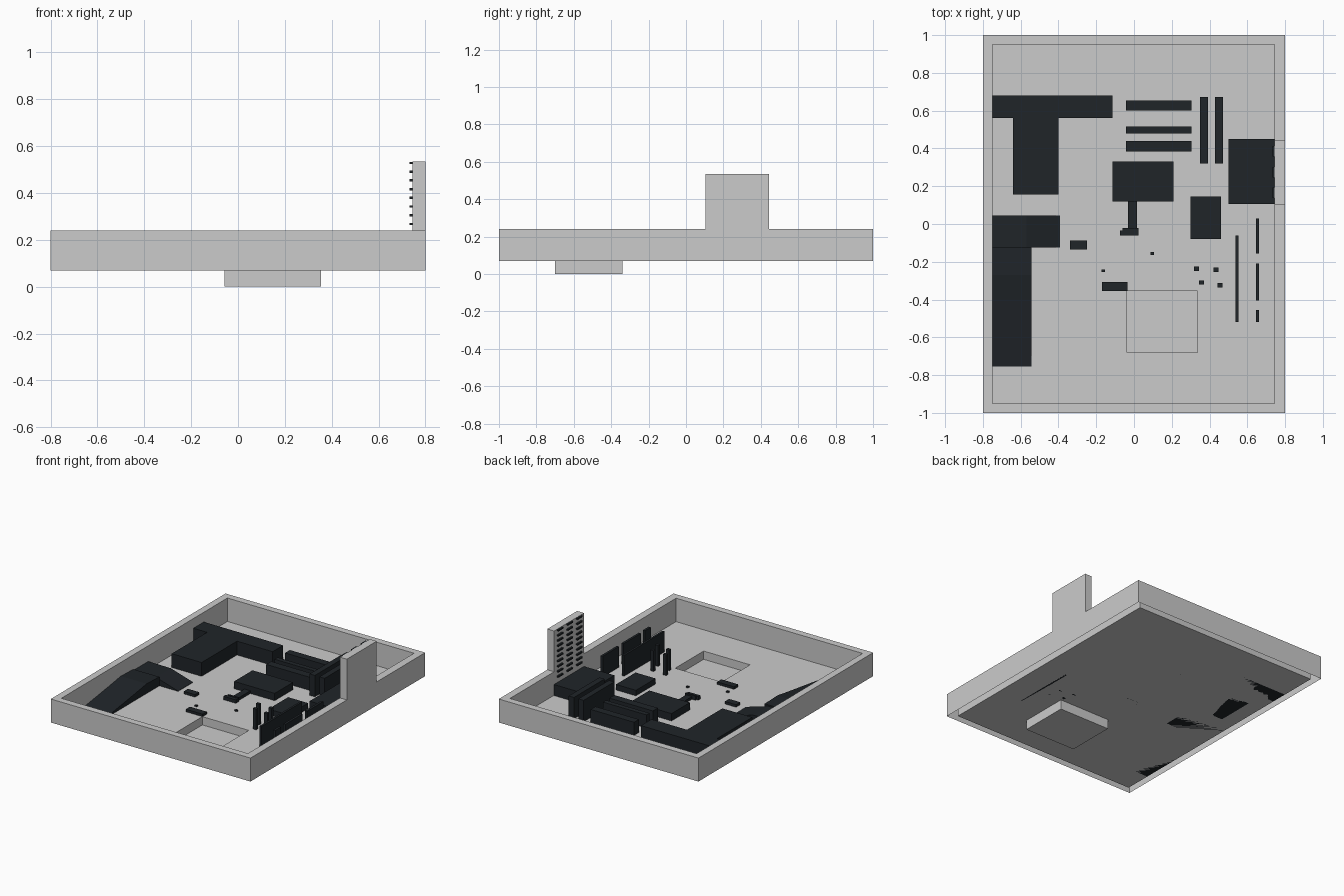
import bpy, bmesh

if "Cube" in bpy.data.objects:
    bpy.data.objects.remove(bpy.data.objects["Cube"])

dark = bpy.data.materials.new("dark_plastic")
dark.diffuse_color = (0.014, 0.018, 0.022, 1)
dark.use_nodes = True
dark.node_tree.nodes["Principled BSDF"].inputs["Base Color"].default_value = dark.diffuse_color


def finish(bm, name, mat=None, closed=True):
    if closed:
        bmesh.ops.recalc_face_normals(bm, faces=bm.faces)
    me = bpy.data.meshes.new(name)
    bm.to_mesh(me)
    bm.free()
    ob = bpy.data.objects.new(name, me)
    bpy.context.collection.objects.link(ob)
    if mat:
        me.materials.append(mat)
    return ob


def add_box(bm, x0, x1, y0, y1, z0, z1):
    vs = bmesh.ops.create_cube(bm, size=1)["verts"]
    bmesh.ops.scale(bm, vec=(x1 - x0, y1 - y0, z1 - z0), verts=vs)
    bmesh.ops.translate(bm, vec=((x0 + x1) / 2, (y0 + y1) / 2, (z0 + z1) / 2), verts=vs)


def boxes(name, items, z0=0.07, mat=dark):
    """items: (x0, x1, y0, y1, top)"""
    bm = bmesh.new()
    for x0, x1, y0, y1, z1 in items:
        add_box(bm, x0, x1, y0, y1, z0, z1)
    return finish(bm, name, mat)


def ring_shell(name, rings):
    """Bridge rectangular rings (x0, x1, y0, y1, z) in order and cap the last."""
    bm = bmesh.new()
    loops = [[bm.verts.new(p) for p in ((a, c, z), (b, c, z), (b, d, z), (a, d, z))]
             for a, b, c, d, z in rings]
    for lo, hi in zip(loops, loops[1:]):
        for i in range(4):
            j = (i + 1) % 4
            bm.faces.new((lo[i], lo[j], hi[j], hi[i]))
    bm.faces.new(loops[-1])
    return finish(bm, name, closed=True)


def prism(name, pts, offset):
    bm = bmesh.new()
    f = bm.faces.new([bm.verts.new(p) for p in pts])
    ext = bmesh.ops.extrude_face_region(bm, geom=[f], use_keep_orig=True)["geom"]
    bmesh.ops.translate(bm, vec=offset,
                        verts=[v for v in ext if isinstance(v, bmesh.types.BMVert)])
    return finish(bm, name, dark)


# Tray: outer wall, rim, inner wall, floor and sunken pocket in one surface
F = 0.07
ring_shell("tray", [
    (-0.8, 0.8, -1, 1, F), (-0.8, 0.8, -1, 1, 0.24),
    (-0.75, 0.745, -0.95, 0.95, 0.24), (-0.75, 0.745, -0.95, 0.95, F),
    (-0.037, 0.335, -0.68, -0.355, F), (-0.037, 0.335, -0.68, -0.355, 0.01)])
# Underside shell of the pocket
ring_shell("pocket_shell", [(-0.057, 0.355, -0.7, -0.34, F), (-0.057, 0.355, -0.7, -0.34, 0)])

# Raised panel on the right wall with rows of vents
boxes("vent_panel", [(0.745, 0.8, 0.103, 0.445, 0.535)], z0=0.24, mat=None)
bm = bmesh.new()
for row in range(10):
    for y in (0.165, 0.275, 0.385):
        z = 0.528 - row * 0.0372
        add_box(bm, 0.732, 0.746, y - 0.028, y + 0.028, z - 0.005, z + 0.005)
finish(bm, "vents", dark)

# T-shaped block
prism("t_block", [(x, y, F) for x, y in (
    (-0.75, 0.56), (-0.64, 0.56), (-0.64, 0.155), (-0.40, 0.155),
    (-0.40, 0.56), (-0.115, 0.56), (-0.115, 0.68), (-0.75, 0.68))], (0, 0, 0.1))

# Sloped blocks along the left wall
prism("long_ramp", [(-0.75, y, z) for y, z in (
    (-0.755, F), (-0.40, 0.12), (-0.27, 0.14), (-0.125, 0.135), (-0.125, F))], (0.207, 0, 0))
prism("short_ramp", [(x, -0.125, z) for x, z in (
    (-0.75, F), (-0.75, 0.127), (-0.57, 0.125), (-0.392, F + 0.002), (-0.392, F))], (0, 0.17, 0))

# Large blocks
boxes("corner_block", [(0.5, 0.743, 0.105, 0.45, 0.15)])
boxes("centre_block", [(-0.115, 0.21, 0.12, 0.33, 0.123)])
boxes("side_block", [(0.3, 0.46, -0.08, 0.145, 0.11)])

# Slotted bars
boxes("cross_bars", [(-0.043, 0.305, a, b, 0.165) for a, b in
                     ((0.383, 0.44), (0.48, 0.515), (0.6, 0.655))])
boxes("upright_bars", [(a, a + 0.042, 0.32, 0.672, 0.225) for a in (0.35, 0.428)])

# Thin plates and pillars
boxes("long_plate", [(0.538, 0.553, -0.52, -0.06, 0.22)])
boxes("short_plates", [(0.646, 0.663, a, b, 0.22) for a, b in
                       ((-0.155, 0.03), (-0.405, -0.21), (-0.52, -0.455))])
boxes("pillars", [(x - 0.013, x + 0.013, y - 0.011, y + 0.011, 0.22) for x, y in
                  ((0.33, -0.237), (0.434, -0.242), (0.357, -0.31), (0.456, -0.324))])

# Low console and small pieces
boxes("console_stem", [(-0.032, 0.015, -0.03, 0.12, 0.09)])
boxes("console_foot", [(-0.075, 0.025, -0.06, -0.035, 0.095), (-0.06, 0.025, -0.035, -0.022, 0.1)])
boxes("low_chips", [(-0.34, -0.25, -0.135, -0.087, 0.088), (-0.17, -0.035, -0.355, -0.307, 0.088)])
boxes("studs", [(x - 0.009, x + 0.009, y - 0.007, y + 0.007, 0.08) for x, y in
                ((0.097, -0.156), (-0.162, -0.247))])
